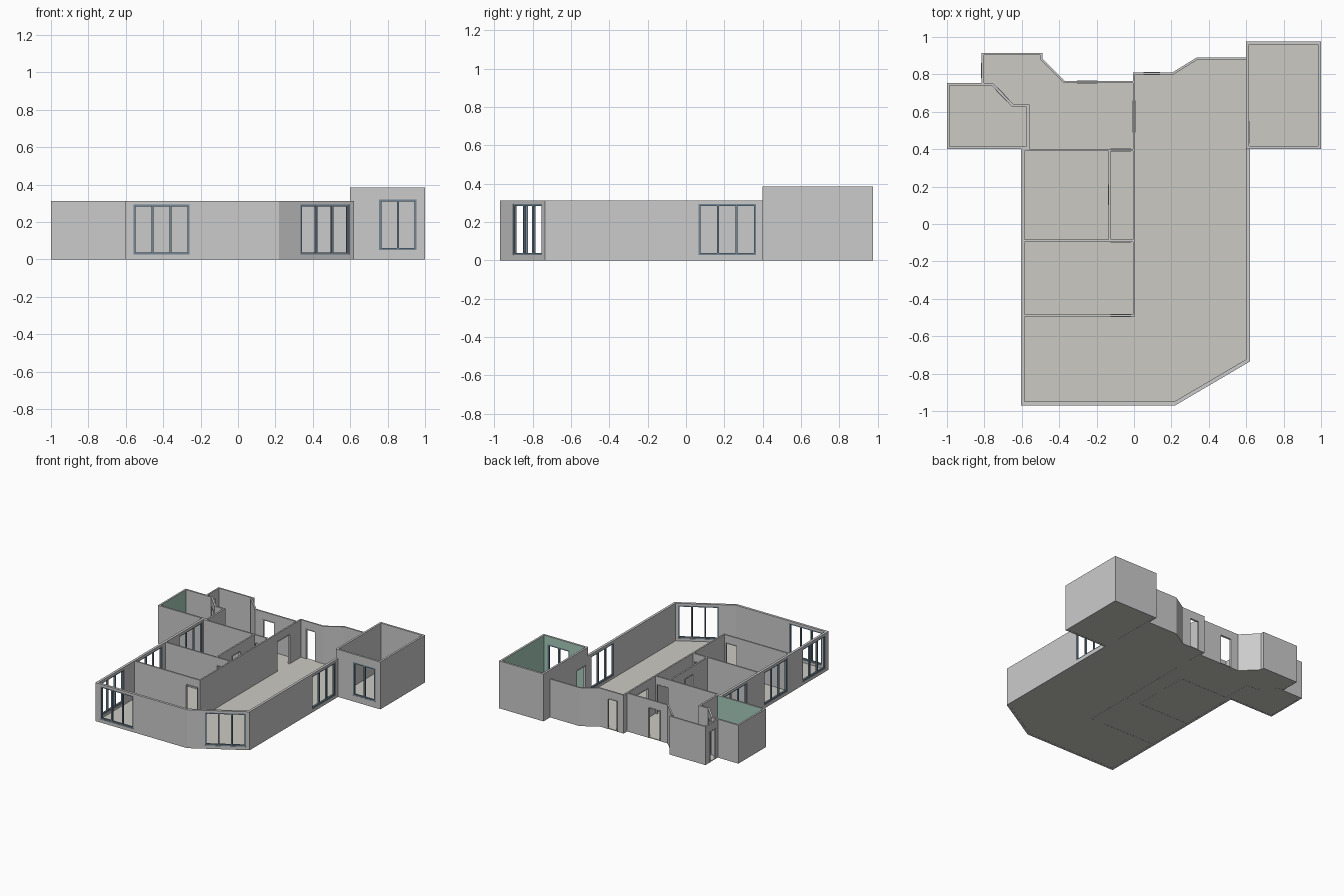
import bpy, bmesh
from mathutils import Vector, Matrix

if "Cube" in bpy.data.objects:
    bpy.data.objects.remove(bpy.data.objects["Cube"])


def material(name, rgb):
    m = bpy.data.materials.new(name)
    m.diffuse_color = (*rgb, 1)
    m.use_nodes = True
    m.node_tree.nodes["Principled BSDF"].inputs["Base Color"].default_value = m.diffuse_color
    return m


FRAME = material("frame_blue_grey", (0.17, 0.24, 0.30))
FLOOR = material("floor_beige", (0.60, 0.59, 0.54))
WALL = material("wall_grey", (0.75, 0.73, 0.72))
GREEN = material("green_lining", (0.38, 0.60, 0.50))
H, DOOR = 0.312, 0.25


def finish(name, bm, *mats):
    bmesh.ops.recalc_face_normals(bm, faces=bm.faces[:])
    me = bpy.data.meshes.new(name)
    bm.to_mesh(me)
    bm.free()
    for m in mats:
        me.materials.append(m)
    ob = bpy.data.objects.new(name, me)
    bpy.context.collection.objects.link(ob)


def frame(name, p, d, n, t, opening):
    """Frame bars filling one opening; doors (0 panels) get jambs and a head."""
    s0, s1, z0, z1, panels = opening
    w, depth = (0.011, 0.014) if panels else (0.006, t + 0.004)
    bm = bmesh.new()

    def bar(a, b, lo, hi):
        c = p + d * (a + b) / 2 + n * t / 2
        rot = Matrix((d, n, Vector((0, 0, 1)))).transposed().to_4x4()
        bmesh.ops.create_cube(bm, size=1, matrix=Matrix.Translation((c.x, c.y, (lo + hi) / 2))
                              @ rot @ Matrix.Diagonal((b - a, depth, hi - lo, 1)))

    k = max(panels, 1)
    for i in range(k + 1):
        a = s0 + (s1 - s0 - w) * i / k
        bar(a, a + w, z0, z1)
    bar(s0, s1, z1 - w, z1)
    if panels:
        bar(s0, s1, z0, z0 + w)
    finish(name, bm, FRAME if panels else WALL)


def wall(name, pts, t, h=H, openings={}, closed=False, green=()):
    """Mitred wall along a polyline, thickened to the left, with openings per segment."""
    P = [Vector((x, y, 0)) for x, y in pts]
    n_pts = len(P)
    n_seg = n_pts if closed else n_pts - 1
    D = [(P[(i + 1) % n_pts] - P[i]).normalized() for i in range(n_seg)]
    N = [Vector((-d.y, d.x, 0)) for d in D]

    def inner(i):
        i %= n_pts
        if not closed and i in (0, n_pts - 1):
            return P[i] + N[min(i, n_seg - 1)] * t
        a, b = N[i - 1], N[i]
        return P[i] + (a + b) * t / (1 + a.dot(b))

    zs = sorted({0, h} | {z for o in openings.values() for w in o for z in w[2:4]})
    bm, cache = bmesh.new(), {}

    def vert(v, z):
        key = (round(v.x, 5), round(v.y, 5), round(z, 5))
        if key not in cache:
            cache[key] = bm.verts.new(key)
        return cache[key]

    for s in range(n_seg):
        holes = openings.get(s, [])
        length = (P[(s + 1) % n_pts] - P[s]).length
        ss = sorted({0, length} | {v for w in holes for v in w[:2]})
        out = [P[s] + D[s] * v for v in ss]
        inn = [v + N[s] * t for v in out]
        inn[0], inn[-1] = inner(s), inner(s + 1)

        def solid(i, j):
            if not 0 <= j < len(zs) - 1:
                return False
            if i < 0:
                return closed or s > 0
            if i >= len(ss) - 1:
                return closed or s < n_seg - 1
            a, z = (ss[i] + ss[i + 1]) / 2, (zs[j] + zs[j + 1]) / 2
            return not any(w[0] < a < w[1] and w[2] < z < w[3] for w in holes)

        for i in range(len(ss) - 1):
            for j in range(len(zs) - 1):
                if not solid(i, j):
                    continue
                ring = [(i, j), (i + 1, j), (i + 1, j + 1), (i, j + 1)]
                o = [vert(out[a], zs[b]) for a, b in ring]
                q = [vert(inn[a], zs[b]) for a, b in ring]
                bm.faces.new(o)
                f = bm.faces.new(q[::-1])
                f.material_index = 1 if s in green else 0
                for k, (di, dj) in enumerate([(0, -1), (1, 0), (0, 1), (-1, 0)]):
                    if not solid(i + di, j + dj):
                        m = (k + 1) % 4
                        bm.faces.new((o[m], o[k], q[k], q[m]))
        for k, w in enumerate(holes):
            kind = "window" if w[4] else "door"
            frame(f"{name}_{kind}_frame_{s}_{k}", P[s], D[s], N[s], t, w)
    finish(name, bm, WALL, GREEN)


def door(a, b):
    return (a, b, 0, DOOR, 0)


def win(a, b):
    return (a, b, 0.027, 0.295, 3)


# Wall outlines
MAIN = [(-.605, .4), (-.605, -.97), (.22, -.97), (.62, -.735), (.62, .4)]
BACK = [(.6, .89), (.335, .89), (.205, .81), (-.006, .81)]
WING = [(.006, .765), (-.37, .765), (-.49, .885), (-.49, .915), (-.815, .915), (-.815, .755)]
SIDE = [(-.755, .755), (-1, .755), (-1, .4), (-.56, .4), (-.56, .64), (-.645, .64)]
TALL = [(.6, .975), (.6, .4), (1, .4), (1, .975)]

# Outer walls
wall("main_outer_wall", MAIN, 0.02, openings={
    0: [win(.02, .32), win(.54, .84), win(1.03, 1.33)],
    1: [win(.045, .345)], 2: [win(.133, .435)], 3: [win(.8, 1.1)]})
wall("back_wall", BACK, 0.012, openings={2: [door(.065, .155)]})
wall("wing_wall", WING, 0.012, openings={0: [door(.2, .31)], 4: [door(.055, .135)]})
wall("side_room_wall", SIDE, 0.014, closed=True, green=(1, 2),
     openings={5: [door(.035, .125)]})
wall("tall_room_wall", TALL, 0.016, h=0.385, closed=True, green=(1, 2),
     openings={0: [door(.425, .545)], 1: [(.155, .355, .05, .32, 2)]})

# Partitions
wall("spine_partition", [(.006, -.495), (.006, .81)], 0.012,
     openings={0: [door(.985, 1.155)]})
for i, y in enumerate((-.495, -.096, .389)):
    wall(f"cross_partition_{i}", [(-.59, y), (-.006, y)], 0.012,
         openings={0: [door(.465, .575)]})
wall("corridor_partition", [(-.124, -.084), (-.124, .389)], 0.012,
     openings={0: [door(.185, .295)]})


# Floors, tucked just inside the outer wall faces
def floor(name, pts):
    bm = bmesh.new()
    f = bm.faces.new([bm.verts.new((x, y, 0.001)) for x, y in pts])
    ring = bmesh.ops.inset_region(bm, faces=[f], thickness=0.005, use_boundary=True,
                                  use_even_offset=True)["faces"]
    bmesh.ops.delete(bm, geom=ring, context='FACES')
    outline = [v.co.copy() for v in bm.faces[:][0].verts]
    bm.clear()
    lo = [bm.verts.new(c) for c in outline]
    hi = [bm.verts.new(c + Vector((0, 0, 0.006))) for c in outline]
    bm.faces.new(lo)
    bm.faces.new(hi)
    for k in range(len(lo)):
        bm.faces.new((lo[k - 1], lo[k], hi[k], hi[k - 1]))
    finish(name, bm, FLOOR)


floor("main_floor", MAIN + [(.6, .4)] + BACK[:3] + [(0, .81), (0, .765)] + WING[1:]
      + [SIDE[0], SIDE[5], SIDE[4], SIDE[3]])
floor("side_room_floor", SIDE)
floor("tall_room_floor", TALL)
